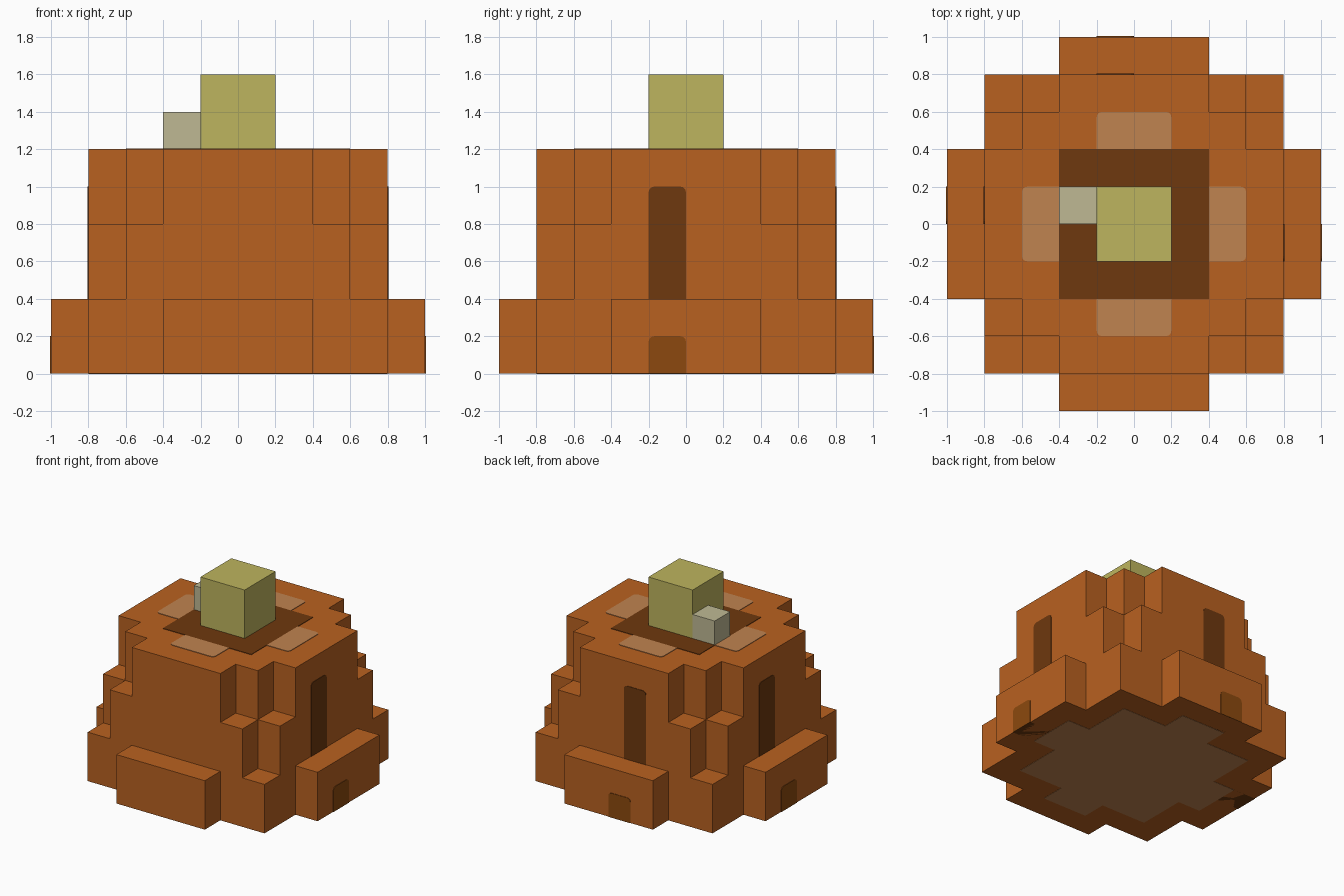
import bpy, bmesh, math
from mathutils import Vector, Matrix

cube = bpy.data.objects.get("Cube")
if cube:
    bpy.data.objects.remove(cube, do_unlink=True)


def linear(c):
    c /= 255
    return c / 12.92 if c <= 0.04045 else ((c + 0.055) / 1.055) ** 2.4


def material(name, *rgb):
    mat = bpy.data.materials.new(name)
    mat.use_nodes = True
    color = [linear(c) for c in rgb] + [1]
    mat.diffuse_color = color
    bsdf = mat.node_tree.nodes["Principled BSDF"]
    bsdf.inputs["Base Color"].default_value = color
    bsdf.inputs["Roughness"].default_value = 0.9
    return mat


CLAY = material("orange clay", 185, 97, 32)
TAN = material("pale tan", 192, 131, 80)
DARK = material("dark brown", 110, 56, 14)
BROWN = material("mid brown", 140, 73, 14)
YELLOW = material("straw yellow", 190, 181, 94)
GREY = material("stone beige", 191, 185, 148)


def prism(name, points, depth, mat, matrix=Matrix()):
    """Extrude a counter-clockwise outline along local z."""
    bm = bmesh.new()
    face = bm.faces.new([bm.verts.new((x, y, 0)) for x, y in points])
    ext = bmesh.ops.extrude_face_region(bm, geom=[face], use_keep_orig=True)
    top = [v for v in ext["geom"] if isinstance(v, bmesh.types.BMVert)]
    bmesh.ops.translate(bm, verts=top, vec=(0, 0, depth))
    bmesh.ops.recalc_face_normals(bm, faces=bm.faces)
    bm.transform(matrix)
    mesh = bpy.data.meshes.new(name)
    bm.to_mesh(mesh)
    bm.free()
    mesh.materials.append(mat)
    obj = bpy.data.objects.new(name, mesh)
    bpy.context.collection.objects.link(obj)
    return obj


def rect(x0, x1, y0, y1):
    return [(x0, y0), (x1, y0), (x1, y1), (x0, y1)]


def four_way(quarter):
    """Repeat a quarter outline around the centre."""
    points = []
    for _ in range(4):
        points += quarter
        quarter = [(-y, x) for x, y in quarter]
    return points


def tab(width, length, r=0.03):
    """Rectangle standing on v = 0 with two rounded far corners."""
    h = width / 2
    points = [(-h, 0), (h, 0)]
    for cx, start in ((h - r, 0), (r - h, 90)):
        for step in range(4):
            a = math.radians(start + 30 * step)
            points.append((cx + r * math.cos(a), length - r + r * math.sin(a)))
    return points


def frame(origin, u, v, angle=0):
    u, v = Vector(u), Vector(v)
    local = Matrix((u, v, u.cross(v))).transposed().to_4x4()
    return Matrix.Rotation(math.radians(angle), 4, "Z") @ Matrix.Translation(origin) @ local


THIN = 0.004
X, Y, Z = (1, 0, 0), (0, 1, 0), (0, 0, 1)

# Stepped mound in three tiers
tiers = [
    ("base_tier", 0, [(1, .4), (.8, .4), (.8, .8), (.4, .8), (.4, 1)]),
    ("middle_tier", 0.4, [(.8, .6), (.6, .6), (.6, .8)]),
    ("upper_tier", 0.8, [(.8, .4), (.6, .4), (.6, .6), (.4, .6), (.4, .8)]),
]
for name, z, quarter in tiers:
    prism(name, four_way(quarter), 0.4, CLAY, Matrix.Translation((0, 0, z)))

# Blocks on the summit
prism("summit_block", rect(-.2, .2, -.2, .2), 0.4, YELLOW, Matrix.Translation((0, 0, 1.2)))
prism("small_block", rect(-.4, -.2, 0, .2), 0.2, GREY, Matrix.Translation((0, 0, 1.2)))

# Dark summit floor with four pale patches
prism("summit_floor", rect(-.4, .4, -.4, .4), THIN, DARK, Matrix.Translation((0, 0, 1.2)))
for i in range(4):
    prism(f"summit_patch_{i + 1}", tab(0.4, 0.2), THIN, TAN,
          frame((0, .4, 1.2), X, Y, 90 * i))

# Tall and low openings on three sides, each with a dark threshold underneath
for side, angle, shift in (("left", 0, -.1), ("back", 90, .1), ("right", 180, -.1)):
    prism(f"{side}_tall_opening", tab(0.2, 0.6), THIN, DARK,
          frame((.8, shift, .4), Y, Z, angle))
    prism(f"{side}_low_opening", tab(0.2, 0.2), THIN, BROWN,
          frame((1, shift, 0), Y, Z, angle))
    prism(f"{side}_threshold", tab(0.2, 0.2), THIN / 2, DARK,
          frame((1, shift, 0), (0, -1, 0), (-1, 0, 0), angle) @ Matrix.Scale(-1, 4, Z))

# Pale underside
prism("underside_patch", four_way([(.8, .2), (.6, .2), (.6, .6), (.2, .6), (.2, .8)]),
      THIN / 2, TAN, Matrix.Translation((0, 0, -THIN / 2)))
